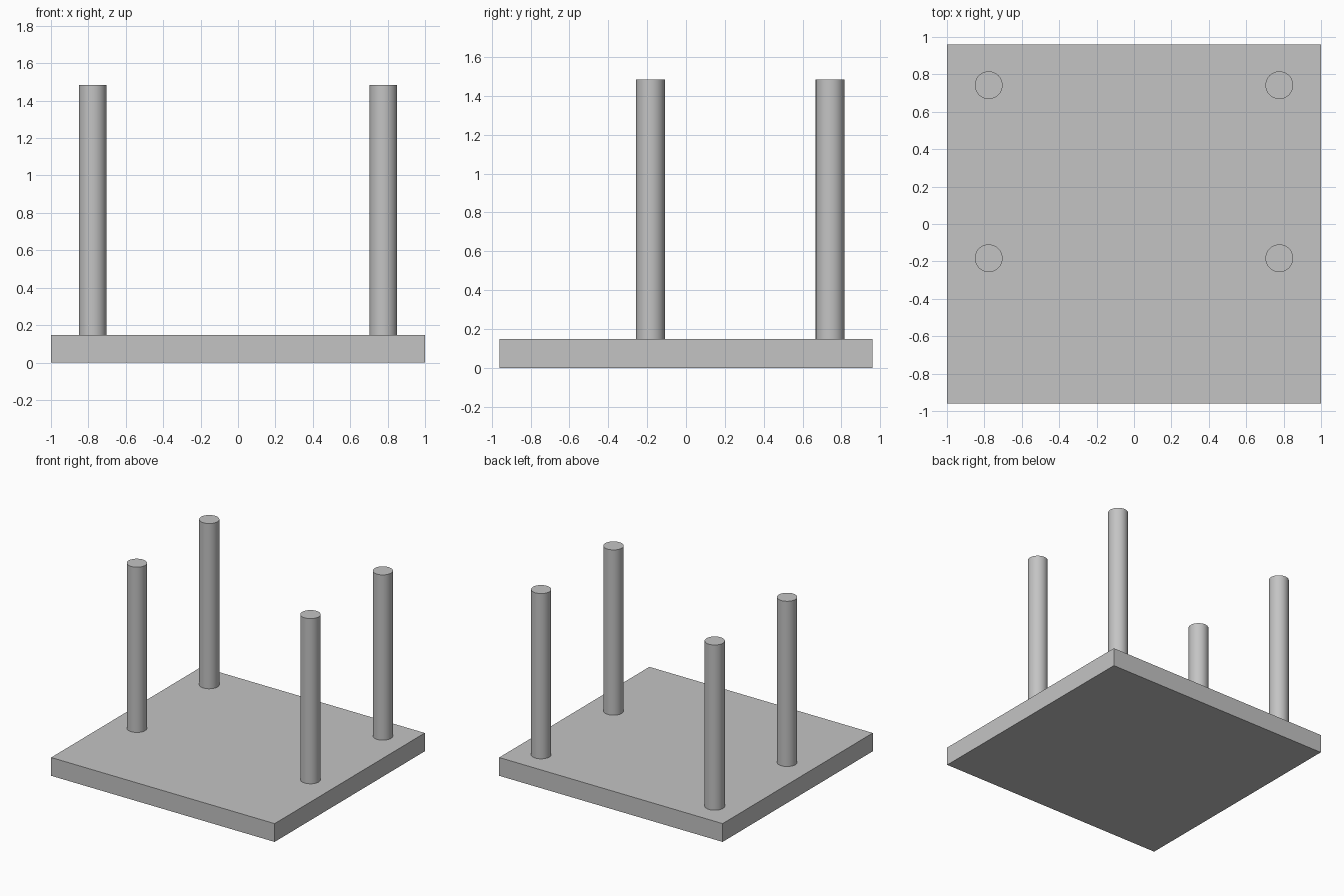
import bpy
import math

cube = bpy.data.objects.get("Cube")
if cube:
    bpy.data.objects.remove(cube, do_unlink=True)

SLAB_X, SLAB_Y, SLAB_H = 2.0, 1.92, 0.148
POST_R, POST_TOP = 0.074, 1.485
POST_X = 0.777
POST_ROWS = {"front": -0.183, "back": 0.742}

# Single plain grey
grey = bpy.data.materials.new("plain_grey")
grey.use_nodes = True
colour = (0.55, 0.55, 0.55, 1.0)
grey.diffuse_color = colour
grey.node_tree.nodes["Principled BSDF"].inputs["Base Color"].default_value = colour


def finish(name):
    obj = bpy.context.object
    obj.name = name
    obj.data.materials.append(grey)
    return obj


# Flat base slab
bpy.ops.mesh.primitive_cube_add(size=1, location=(0, 0, SLAB_H / 2))
slab = finish("base_slab")
slab.scale = (SLAB_X, SLAB_Y, SLAB_H)
bpy.ops.object.transform_apply(location=False, rotation=False, scale=True)

# Four round posts standing on the slab
for row, y in POST_ROWS.items():
    for side, sign in (("left", 1), ("right", -1)):
        bpy.ops.mesh.primitive_cylinder_add(
            vertices=48, radius=POST_R, depth=POST_TOP - SLAB_H,
            location=(sign * POST_X, y, (POST_TOP + SLAB_H) / 2))
        finish(f"{row}_{side}_post")
        bpy.ops.object.shade_smooth_by_angle(angle=math.radians(30))
